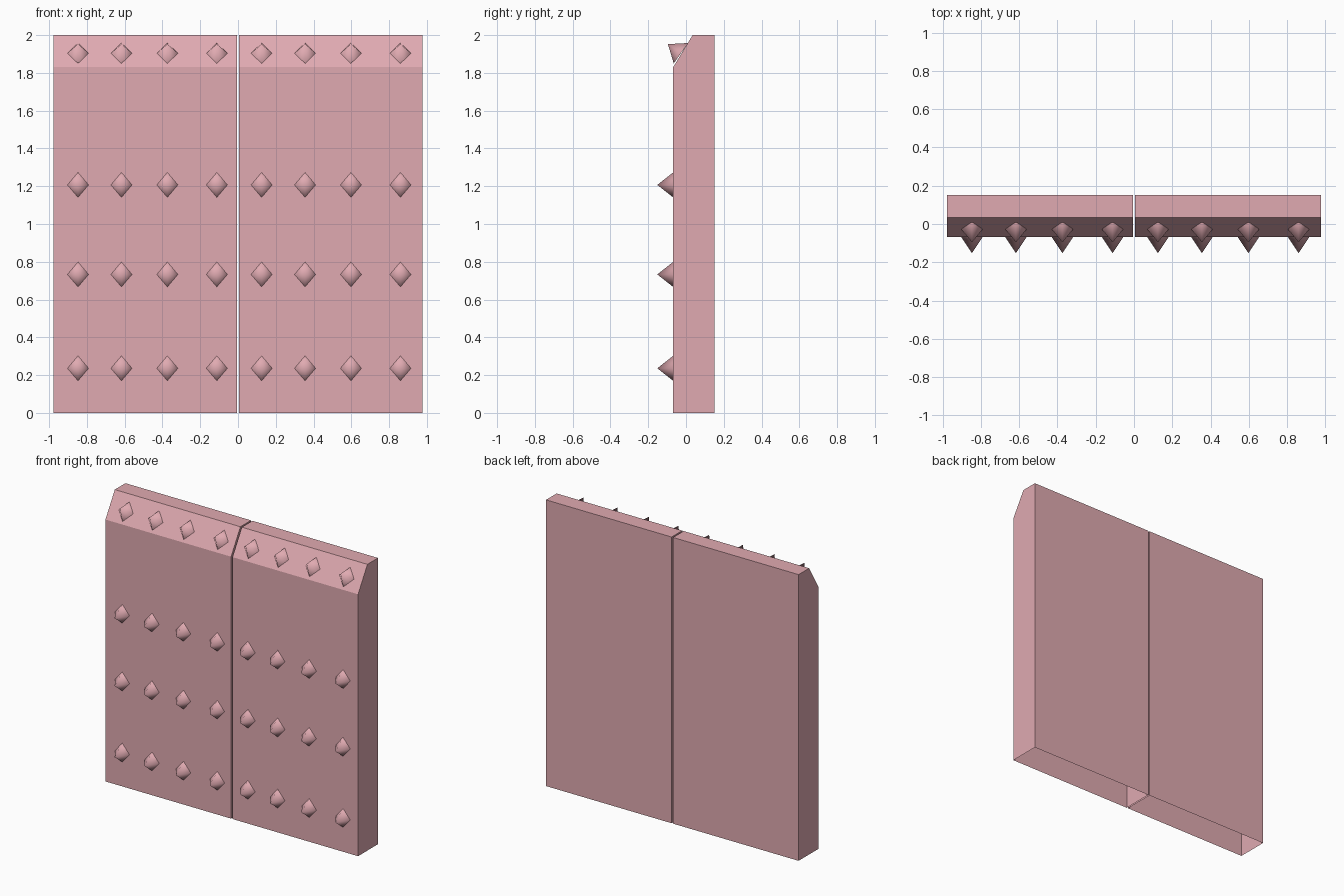
import bpy, bmesh, math

if "Cube" in bpy.data.objects:
    bpy.data.objects.remove(bpy.data.objects["Cube"], do_unlink=True)

# One dusty pink for the whole model
pink = bpy.data.materials.new("dusty_pink")
pink.use_nodes = True
colour = (0.745, 0.402, 0.440, 1)
pink.diffuse_color = colour
pink.node_tree.nodes["Principled BSDF"].inputs["Base Color"].default_value = colour


def add_object(name, bm, smooth=False):
    for f in bm.faces:
        f.smooth = smooth
    mesh = bpy.data.meshes.new(name)
    bm.to_mesh(mesh)
    bm.free()
    mesh.materials.append(pink)
    obj = bpy.data.objects.new(name, mesh)
    bpy.context.collection.objects.link(obj)
    return obj


# Hollow door panel with a sloped front top edge and an open underside
def add_panel(name, x0, x1):
    profile = [(-0.068, 0), (-0.068, 1.83), (0.035, 2), (0.152, 2), (0.152, 0)]
    bm = bmesh.new()
    right = [bm.verts.new((x0, y, z)) for y, z in profile]
    left = [bm.verts.new((x1, y, z)) for y, z in profile]
    bm.faces.new(right)
    bm.faces.new(left[::-1])
    for i in range(len(profile) - 1):
        bm.faces.new((right[i], left[i], left[i + 1], right[i + 1]))
    bmesh.ops.recalc_face_normals(bm, faces=bm.faces)
    return add_object(name, bm)


# Four-sided stud pointing forward, optionally tipped upward
def add_stud(name, x, y, z, tilt=0):
    w, h, depth = 0.056, 0.066, 0.084
    bm = bmesh.new()
    tip = bm.verts.new((0, -depth, 0))
    base = [bm.verts.new(p) for p in ((w, 0, 0), (0, 0, h), (-w, 0, 0), (0, 0, -h))]
    for i in range(4):
        bm.faces.new((tip, base[i], base[(i + 1) % 4]))
    bm.normal_update()
    stud = add_object(name, bm, smooth=True)
    stud.location = (x, y, z)
    stud.rotation_euler.x = -math.radians(tilt)
    return stud


add_panel("right_door_panel", -0.977, -0.006)
add_panel("left_door_panel", 0.005, 0.976)

# Studs: three rows on the face, one row on the slope
for side, shift in (("right", 0), ("left", 0.972)):
    for col, x in enumerate((-0.847, -0.617, -0.374, -0.112)):
        for row, z in enumerate((0.236, 0.733, 1.207)):
            add_stud(f"{side}_stud_{row}_{col}", x + shift, -0.068, z)
        add_stud(f"{side}_top_stud_{col}", x + shift, -0.027, 1.904, tilt=35)
